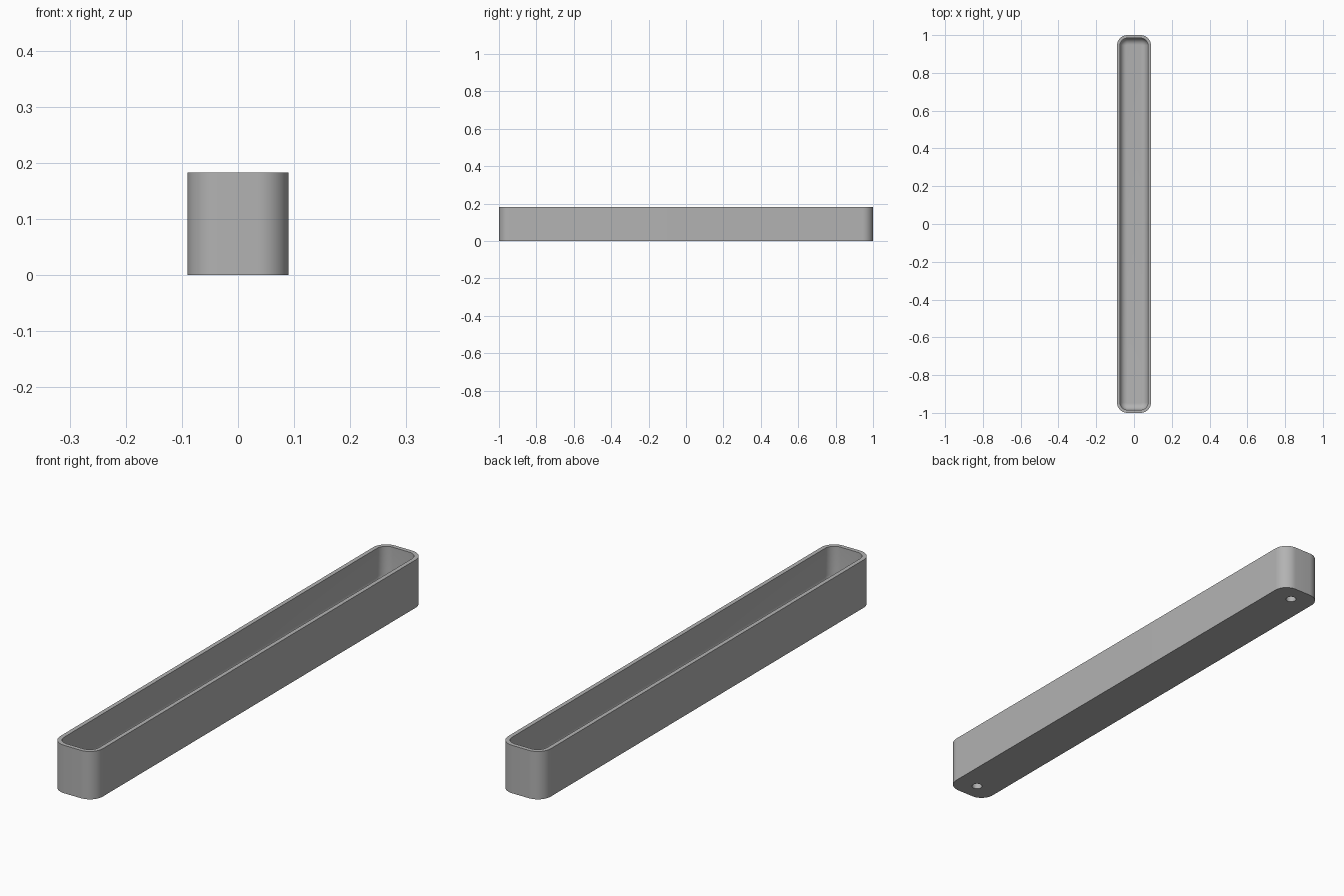
import bpy, bmesh
from math import sin, cos, pi

cube = bpy.data.objects.get("Cube")
if cube:
    bpy.data.objects.remove(cube, do_unlink=True)

HALF_W, HALF_L, HEIGHT = 0.09, 1.0, 0.183
WALL, FLOOR, CORNER, FILLET = 0.016, 0.04, 0.055, 0.035
STEPS = 12

grey = bpy.data.materials.new("grey plastic")
grey.use_nodes = True
grey.diffuse_color = (0.45, 0.45, 0.45, 1)
grey.node_tree.nodes["Principled BSDF"].inputs["Base Color"].default_value = (0.45, 0.45, 0.45, 1)


def ring(bm, inset, z):
    """Rounded rectangle, moved inward by inset, at height z."""
    r = max(CORNER - inset, 0.003)
    cx, cy = HALF_W - inset - r, HALF_L - inset - r
    verts = []
    for q, (sx, sy) in enumerate([(1, 1), (-1, 1), (-1, -1), (1, -1)]):
        for i in range(STEPS + 1):
            a = (q + i / STEPS) * pi / 2
            verts.append(bm.verts.new((sx * cx + r * cos(a), sy * cy + r * sin(a), z)))
    return verts


# Open tray: outer wall, rim, inner wall and filleted floor in one loft
bm = bmesh.new()
levels = [(0, 0), (0, HEIGHT), (WALL, HEIGHT)]
for i in range(9):
    a = i / 8 * pi / 2
    levels.append((WALL + FILLET * (1 - cos(a)), FLOOR + FILLET * (1 - sin(a))))
rings = [ring(bm, *level) for level in levels]
for low, high in zip(rings, rings[1:]):
    for i in range(len(low)):
        j = (i + 1) % len(low)
        bm.faces.new((low[i], low[j], high[j], high[i]))
bm.faces.new(rings[0][::-1])
bm.faces.new(rings[-1])
mesh = bpy.data.meshes.new("tray")
bm.to_mesh(mesh)
bm.free()
mesh.materials.append(grey)
tray = bpy.data.objects.new("tray", mesh)
bpy.context.collection.objects.link(tray)

# Blind round holes under both ends
for name, y in (("front", -0.93), ("back", 0.93)):
    bpy.ops.mesh.primitive_cylinder_add(vertices=32, radius=0.019, depth=0.05, location=(0, y, 0))
    cutter = bpy.context.object
    cutter.name = name + "_hole_cutter"
    cutter.data.materials.append(grey)
    cutter.hide_render = True
    cutter.hide_set(True)
    cut = tray.modifiers.new(name + "_hole", "BOOLEAN")
    cut.operation = "DIFFERENCE"
    cut.solver = "EXACT"
    cut.object = cutter

# Bake the holes, then shade smooth with sharp edges kept
bpy.ops.object.select_all(action="DESELECT")
tray.select_set(True)
bpy.context.view_layer.objects.active = tray
for modifier in list(tray.modifiers):
    bpy.ops.object.modifier_apply(modifier=modifier.name)
for name in ("front", "back"):
    bpy.data.objects.remove(bpy.data.objects[name + "_hole_cutter"], do_unlink=True)
bpy.ops.object.shade_smooth_by_angle(angle=pi / 6)
